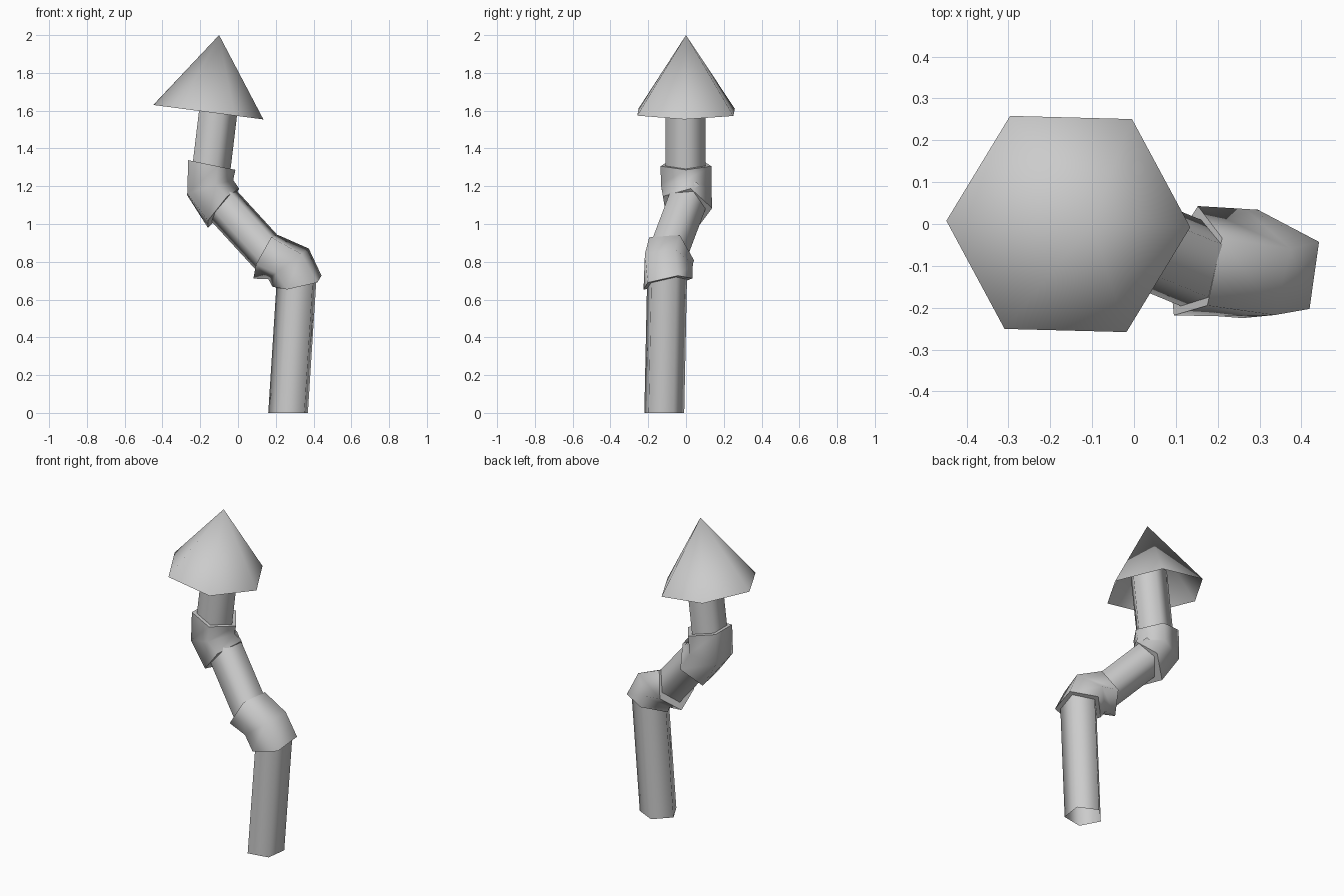
import bpy, math
from mathutils import Vector

cube = bpy.data.objects.get("Cube")
if cube:
    bpy.data.objects.remove(cube, do_unlink=True)

grey = bpy.data.materials.new("plain grey")
grey.use_nodes = True
colour = (0.6, 0.6, 0.6, 1)
grey.diffuse_color = colour
grey.node_tree.nodes["Principled BSDF"].inputs["Base Color"].default_value = colour


def ring(center, normal, radius, sides, turn):
    """Regular polygon around a centre, its first corner turned from +x."""
    n = Vector(normal).normalized()
    u = (Vector((1, 0, 0)) - n * n.x).normalized()
    v = n.cross(u)
    angles = [math.radians(turn) + math.tau * i / sides for i in range(sides)]
    return [Vector(center) + radius * (u * math.cos(a) + v * math.sin(a)) for a in angles]


def build(name, verts, faces, flat=()):
    mesh = bpy.data.meshes.new(name)
    mesh.from_pydata(verts, [], faces + list(flat))
    mesh.materials.append(grey)
    for poly in mesh.polygons:
        poly.use_smooth = poly.index < len(faces)
    obj = bpy.data.objects.new(name, mesh)
    bpy.context.collection.objects.link(obj)


def tube(name, stations, radius, closed, sides=5):
    """Low-poly tube through (centre, normal, turn) stations."""
    verts = []
    for center, normal, turn in stations:
        verts += ring(center, normal, radius, sides, turn)
    faces = []
    for s in range(len(stations) - 1):
        for i in range(sides):
            j = (i + 1) % sides
            a, b = s * sides, (s + 1) * sides
            faces.append((a + i, a + j, b + j, b + i))
    last = len(verts) - sides
    ends = [tuple(reversed(range(sides))), tuple(range(last, last + sides))]
    build(name, verts, faces, ends if closed else ())


def pipe(name, start, end, radius, turn, normal=None):
    axis = normal or Vector(end) - Vector(start)
    tube(name, [(start, axis, turn), (end, axis, turn)], radius, False)


# Three straight open pipes
pipe("lower_pipe", (0.271, -0.12, 0), (0.317, -0.105, 0.72), 0.112, 28, (0, 0, 1))
pipe("middle_pipe", (0.20, -0.118, 0.80), (-0.13, 0.018, 1.16), 0.11, 8)
pipe("upper_pipe", (-0.163, -0.003, 1.2), (-0.103, -0.003, 1.70), 0.112, 0)

# Bent collars over the two joints
tube("lower_elbow", [((0.32, -0.103, 0.69), (-0.2, -0.2, 1), 28),
                     ((0.268, -0.105, 0.79), (-0.6, 0, 0.8), 19),
                     ((0.143, -0.095, 0.835), (-0.85, 0.15, 0.45), 10)], 0.141, True)
tube("upper_elbow", [((-0.085, 0, 1.083), (-0.75, 0.15, 0.62), 0),
                     ((-0.16, 0, 1.19), (-0.3, 0.05, 0.95), 0),
                     ((-0.152, 0, 1.315), (0.2, 0, 0.97), 0)], 0.141, True)

# Hollow six-sided cone on top
rim = ring((-0.157, 0, 1.592), (0.13, 0, 0.99), 0.294, 6, -1.5)
build("cone_cap", rim + [Vector((-0.1, 0, 2))], [(i, (i + 1) % 6, 6) for i in range(6)])
